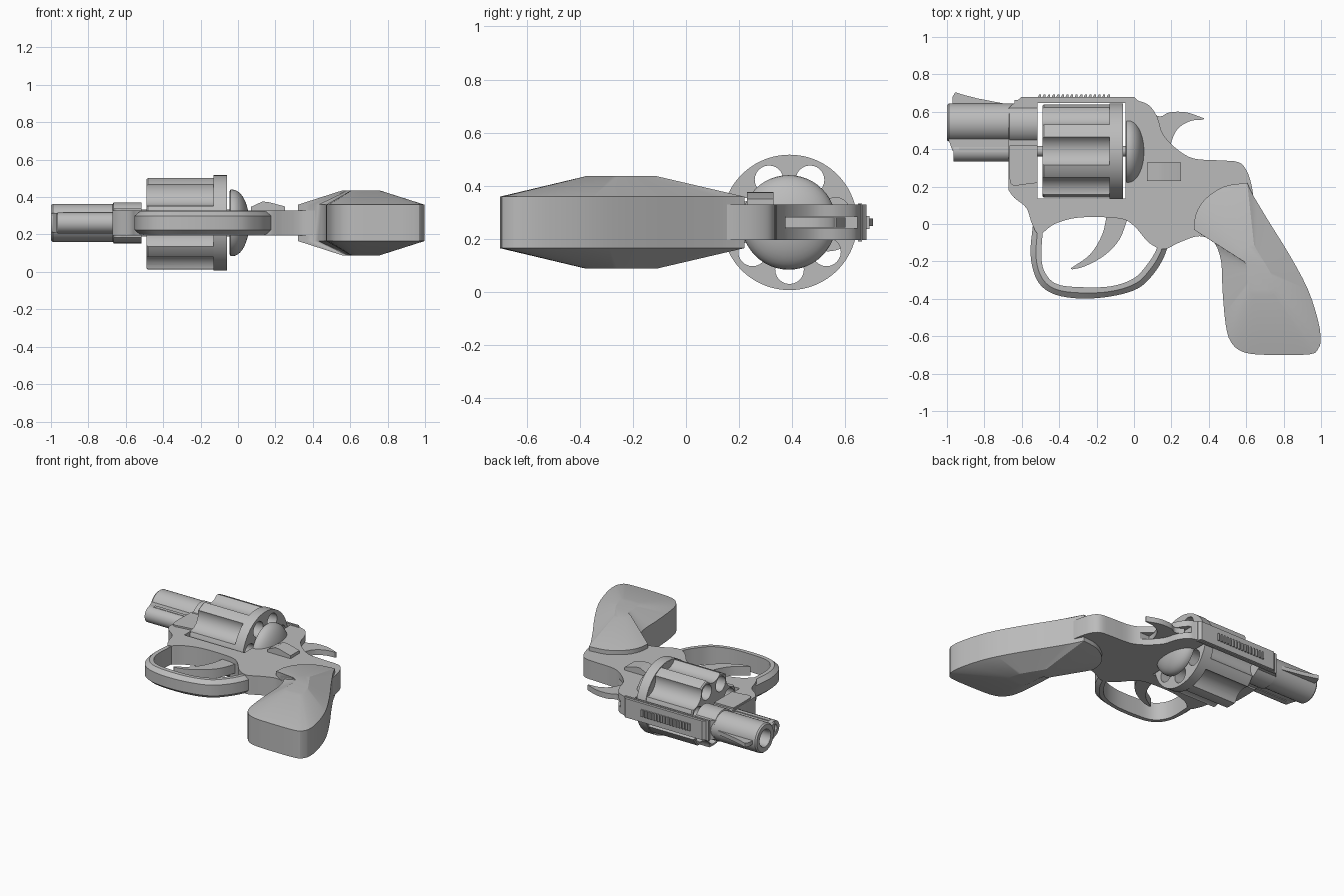
import bpy, bmesh, math
from mathutils import Vector

if "Cube" in bpy.data.objects:
    bpy.data.objects.remove(bpy.data.objects["Cube"])

ZC = 0.262  # mid plane of the model lying on its side
mat = bpy.data.materials.new("gunmetal_grey")
mat.diffuse_color = (0.5, 0.5, 0.5, 1)
mat.use_nodes = True
mat.node_tree.nodes["Principled BSDF"].inputs["Base Color"].default_value = mat.diffuse_color


def finish(name, bm, angle=35):
    bmesh.ops.recalc_face_normals(bm, faces=bm.faces)
    me = bpy.data.meshes.new(name)
    bm.to_mesh(me)
    bm.free()
    ob = bpy.data.objects.new(name, me)
    bpy.context.collection.objects.link(ob)
    me.materials.append(mat)
    shade(ob, angle)
    return ob


def shade(ob, angle=35):
    bpy.ops.object.select_all(action='DESELECT')
    ob.select_set(True)
    bpy.context.view_layer.objects.active = ob
    bpy.ops.object.shade_smooth_by_angle(angle=math.radians(angle))


def smooth(pts, n=4):
    """Open Catmull-Rom curve through 2D points."""
    p = [Vector(q) for q in pts]
    p = [2 * p[0] - p[1]] + p + [2 * p[-1] - p[-2]]
    out = []
    for i in range(1, len(p) - 2):
        a, b, c, d = p[i - 1:i + 3]
        for k in range(n):
            t = k / n
            out.append(0.5 * (2 * b + (c - a) * t + (2 * a - 5 * b + 4 * c - d) * t**2
                              + (3 * b - a - 3 * c + d) * t**3))
    return out + [p[-2]]


def loft(name, rings, cap=True, closed=False, angle=35):
    """Skin rings of 3D points, optionally capped or joined end to end."""
    bm = bmesh.new()
    vs = [[bm.verts.new(c) for c in r] for r in rings]
    n = len(vs[0])
    for a, b in zip(vs, vs[1:] + ([vs[0]] if closed else [])):
        for i in range(n):
            bm.faces.new((a[i], a[(i + 1) % n], b[(i + 1) % n], b[i]))
    if cap and not closed:
        bm.faces.new(vs[0][::-1])
        bm.faces.new(vs[-1])
    return finish(name, bm, angle)


def prism(name, pts, half, zc=ZC):
    return loft(name, [[(p[0], p[1], zc + s * half) for p in pts] for s in (-1, 1)])


def box(name, x0, x1, y0, y1, half, zc=ZC):
    return prism(name, [(x0, y0), (x1, y0), (x1, y1), (x0, y1)], half, zc)


def lathe(name, prof, y, z=ZC, seg=48, closed=False):
    """Revolve (x, radius) pairs around an axis along x."""
    rings = [[(x, y + r * math.cos(2 * math.pi * i / seg), z + r * math.sin(2 * math.pi * i / seg))
              for i in range(seg)] for x, r in prof]
    return loft(name, rings, closed=closed)


def cut(ob, cutters):
    for c in cutters:
        c.hide_render = True
        m = ob.modifiers.new("cut", 'BOOLEAN')
        m.operation, m.solver, m.object = 'DIFFERENCE', 'EXACT', c
        bpy.context.view_layer.objects.active = ob
        bpy.ops.object.modifier_apply(modifier=m.name)
        bpy.data.objects.remove(c)
    shade(ob)


# frame: curved underside, curved back, straight top strap
under = smooth([(-0.67, 0.18), (-0.64, 0.14), (-0.575, 0.085), (-0.545, 0.0), (-0.505, -0.055),
                (-0.425, 0.0), (-0.29, 0.035), (-0.08, 0.03), (0.0, -0.01), (0.08, -0.1),
                (0.16, -0.135), (0.24, -0.10), (0.35, -0.065), (0.45, -0.1)])
back = smooth([(0.64, 0.12), (0.63, 0.2), (0.605, 0.28), (0.56, 0.33), (0.46, 0.34), (0.32, 0.35),
               (0.23, 0.4), (0.155, 0.48), (0.125, 0.57), (0.08, 0.635), (0.02, 0.66)])
frame = prism("frame", under + back + [(0.0, 0.68), (-0.60, 0.68), (-0.655, 0.635), (-0.67, 0.62)], 0.067)
cut(frame, [box("window_cutter", -0.515, -0.045, 0.135, 0.648, 0.3),
            box("hammer_slot_cutter", 0.06, 0.5, 0.375, 0.7, 0.023)])

# top strap serrations
for i in range(16):
    x = -0.515 + i * 0.0245
    prism("strap_tooth", [(x, 0.675), (x + 0.018, 0.675), (x + 0.018, 0.692), (x + 0.008, 0.692)], 0.025)
box("strap_rail", -0.64, 0.02, 0.648, 0.662, 0.072)

# barrel with open bore, shroud, front sight
lathe("barrel", [(-0.99, 0.102), (-0.515, 0.102), (-0.515, 0.055), (-0.99, 0.055), (-1.0, 0.062),
                 (-1.0, 0.094)], 0.542, closed=True)
lathe("barrel_shroud", [(-0.67, 0.1), (-0.665, 0.109), (-0.515, 0.109), (-0.515, 0.06), (-0.67, 0.06)],
      0.535, closed=True)
prism("front_sight", [(-0.97, 0.63), (-0.97, 0.68), (-0.955, 0.705), (-0.92, 0.693), (-0.84, 0.672),
                      (-0.70, 0.645), (-0.70, 0.63)], 0.014)

# ejector housing under the barrel
prism("barrel_lug", [(-0.995, 0.46), (-0.97, 0.39), (-0.52, 0.39), (-0.52, 0.46)], 0.052)
lathe("ejector_housing", [(-0.965, 0.056), (-0.515, 0.056), (-0.515, 0.03), (-0.965, 0.03)],
      0.39, closed=True)
box("ejector_slot_plate", -0.935, -0.67, 0.385, 0.41, 0.058)
lathe("ejector_rod", [(-0.94, 0.028), (-0.04, 0.028)], 0.39, seg=24)
prism("crane", smooth([(-0.665, 0.42), (-0.665, 0.24), (-0.64, 0.205), (-0.60, 0.21), (-0.515, 0.22)])
      + [(-0.515, 0.42)], 0.078)

# seven chamber cylinder with flutes between the chambers
CY = 0.39
drum = lathe("cylinder", [(-0.49, 0.243), (-0.482, 0.25), (-0.13, 0.25), (-0.13, 0.255), (-0.06, 0.255)],
             CY, seg=84)
cutters = []
for i in range(7):
    a = -math.pi / 2 + i * 2 * math.pi / 7
    f = a + math.pi / 7
    cutters.append(lathe("chamber_cutter", [(-0.6, 0.054), (0.0, 0.054)], CY + 0.178 * math.cos(a),
                         ZC + 0.178 * math.sin(a), 24))
    cutters.append(lathe("flute_cutter", [(-0.6, 0.09), (-0.131, 0.09)], CY + 0.29 * math.cos(f),
                         ZC + 0.29 * math.sin(f), 32))
cut(drum, cutters)

# domed recoil shield
dome = [(-0.045, 0.168), (-0.04, 0.178)]
dome += [(-0.03 + 0.09 * math.sin(t), 0.178 * math.cos(t)) for t in (k * math.pi / 20 for k in range(10))]
lathe("recoil_shield", dome + [(0.06, 0.005)], 0.387)

# hammer with curved spur
prism("hammer", smooth([(0.08, 0.60), (0.14, 0.575), (0.19, 0.597), (0.28, 0.597), (0.375, 0.565)])
      + smooth([(0.37, 0.558), (0.30, 0.55), (0.235, 0.51), (0.20, 0.44), (0.19, 0.37)])
      + [(0.08, 0.37)], 0.019)

# trigger
prism("trigger", smooth([(-0.145, 0.05), (-0.17, -0.056), (-0.235, -0.163), (-0.34, -0.238)])
      + smooth([(-0.33, -0.243), (-0.26, -0.225), (-0.158, -0.168), (-0.078, -0.083), (-0.03, 0.04)]), 0.032)

# trigger guard: band with a chamfered outer rim
outer = smooth([(-0.54, 0.0), (-0.553, -0.163), (-0.52, -0.297), (-0.44, -0.37), (-0.30, -0.398),
                (-0.13, -0.388), (0.02, -0.345), (0.11, -0.26), (0.163, -0.17), (0.185, -0.10)], 5)
inner = smooth([(-0.485, 0.0), (-0.495, -0.18), (-0.47, -0.27), (-0.41, -0.322), (-0.30, -0.337),
                (-0.13, -0.334), (0.0, -0.29), (0.075, -0.21), (0.118, -0.14), (0.135, -0.08)], 5)
rings = []
for o, i in zip(outer, inner):
    m = (o + i) / 2
    rings.append([(p.x, p.y, ZC + h) for p, h in ((o, -0.038), (m, -0.063), (i, -0.063),
                                                  (i, 0.063), (m, 0.063), (o, 0.038))])
loft("trigger_guard", rings, angle=25)

# grip: upright rim with sides tapering to a small raised plateau
rim = smooth([(0.605, 0.22), (0.48, 0.2), (0.377, 0.13), (0.33, 0.05), (0.32, -0.03)], 3)
rim += smooth([(0.366, -0.06), (0.43, -0.1), (0.466, -0.2), (0.473, -0.35), (0.49, -0.537),
               (0.52, -0.634), (0.59, -0.687), (0.725, -0.7), (0.94, -0.697), (0.985, -0.665),
               (0.998, -0.62), (0.985, -0.52), (0.93, -0.35), (0.83, -0.163), (0.714, 0.024),
               (0.634, 0.158)], 3)
gc = Vector((0.657, -0.245))
rings = []
for k, h in ((0.29, -0.174), (1, -0.097), (1, 0.097), (0.29, 0.174)):
    rings.append([(*(gc + (p - gc) * k), ZC + h) for p in rim])
loft("grip", rings, angle=28)

# cylinder release latch
latch = [(0.07, 0.32), (0.07, 0.348), (0.13, 0.376), (0.16, 0.374), (0.25, 0.35), (0.25, 0.32)]
loft("release_latch", [[(x, y, z) for x, z in latch] for y in (0.23, 0.33)], angle=20)
